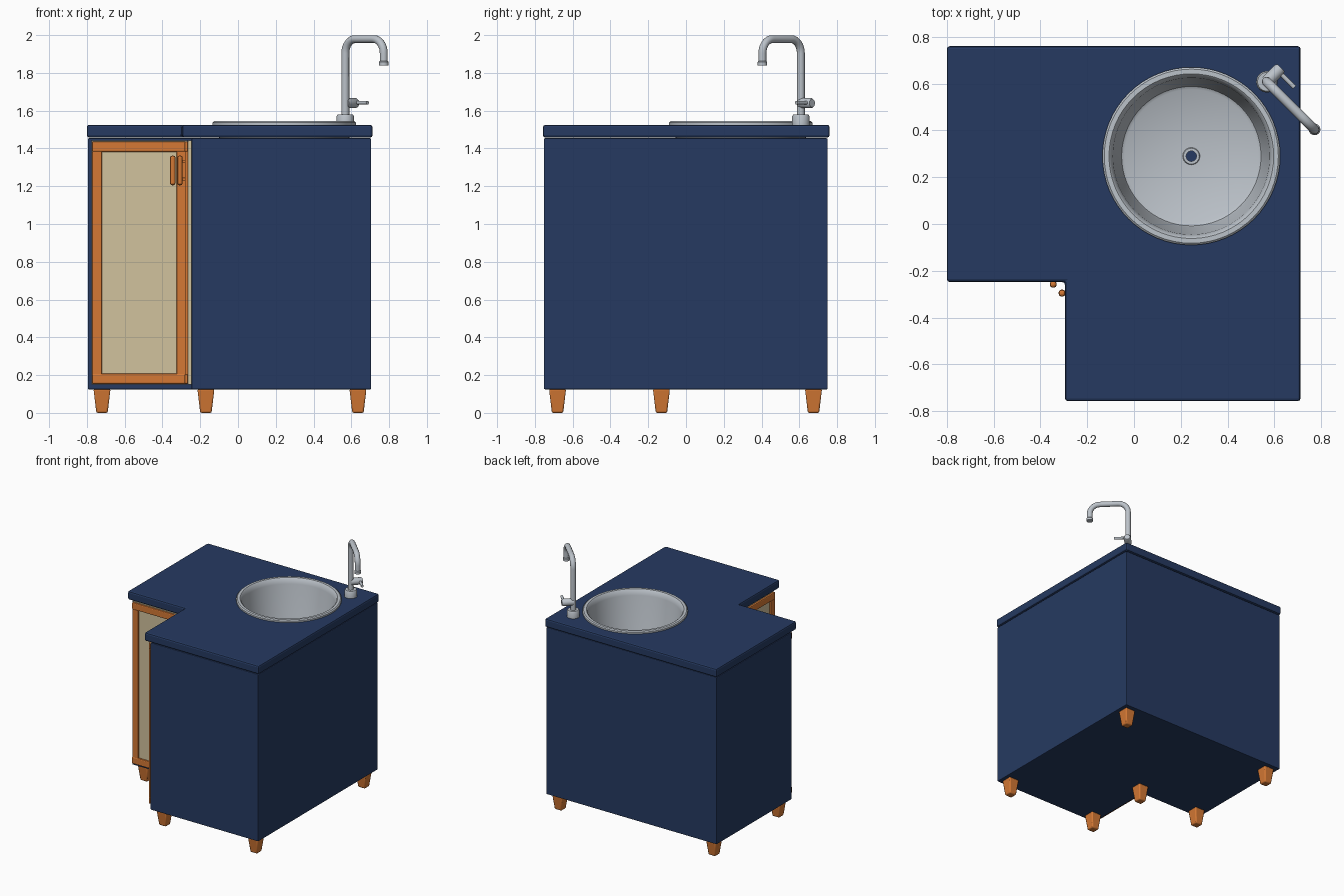
import bpy, bmesh, math
from mathutils import Vector

if "Cube" in bpy.data.objects:
    bpy.data.objects.remove(bpy.data.objects["Cube"])


def material(name, rgb):
    m = bpy.data.materials.new(name)
    m.diffuse_color = (*rgb, 1)
    m.use_nodes = True
    m.node_tree.nodes["Principled BSDF"].inputs["Base Color"].default_value = m.diffuse_color
    return m


NAVY = material("navy paint", (0.019, 0.042, 0.12))
WOOD = material("orange wood", (0.66, 0.19, 0.035))
BEIGE = material("beige panel", (0.64, 0.54, 0.34))
STEEL = material("steel", (0.50, 0.54, 0.585))


def finish(bm, name, mat, bevel=0, segments=2, smooth=True):
    bmesh.ops.recalc_face_normals(bm, faces=bm.faces)
    me = bpy.data.meshes.new(name)
    bm.to_mesh(me)
    bm.free()
    ob = bpy.data.objects.new(name, me)
    bpy.context.collection.objects.link(ob)
    me.materials.append(mat)
    if bevel:
        mod = ob.modifiers.new("bevel", 'BEVEL')
        mod.width, mod.segments, mod.limit_method = bevel, segments, 'ANGLE'
    if smooth:
        bpy.ops.object.select_all(action='DESELECT')
        bpy.context.view_layer.objects.active = ob
        ob.select_set(True)
        bpy.ops.object.shade_smooth_by_angle(angle=math.radians(35))
    return ob


def prism(name, outline, z0, z1, mat, bevel):
    bm = bmesh.new()
    f = bm.faces.new([bm.verts.new((x, y, z0)) for x, y in outline])
    r = bmesh.ops.extrude_face_region(bm, geom=[f])
    top = [v for v in r["geom"] if isinstance(v, bmesh.types.BMVert)]
    bmesh.ops.translate(bm, verts=top, vec=(0, 0, z1 - z0))
    return finish(bm, name, mat, bevel, smooth=False)


def l_shape(x0, x1, y0, y1, nx, ny):
    return [(nx, y0), (x1, y0), (x1, y1), (x0, y1), (x0, ny), (nx, ny)]


def box(name, x0, x1, y0, y1, z0, z1, mat, bevel, flip=False):
    # flip reflects the part across the cabinet's diagonal
    if flip:
        x0, x1, y0, y1 = y0 - 0.05, y1 - 0.05, x0 + 0.05, x1 + 0.05
    return prism(name, [(x0, y0), (x1, y0), (x1, y1), (x0, y1)], z0, z1, mat, bevel)


def lathe(name, profile, center, mat, steps=64, axis=None):
    # profile of (radius, height) spun round the z axis, then tilted to axis
    bm = bmesh.new()
    vs = [bm.verts.new((r, 0, h)) for r, h in profile]
    es = [bm.edges.new(p) for p in zip(vs, vs[1:])]
    bmesh.ops.spin(bm, geom=vs + es, cent=(0, 0, 0), axis=(0, 0, 1),
                   angle=math.tau, steps=steps)
    bmesh.ops.remove_doubles(bm, verts=bm.verts, dist=1e-5)
    ob = finish(bm, name, mat)
    ob.location = center
    if axis:
        ob.rotation_euler = Vector(axis).to_track_quat('Z', 'Y').to_euler()
    return ob


def tube(name, pts, radius, mat):
    cu = bpy.data.curves.new(name, 'CURVE')
    cu.dimensions = '3D'
    cu.bevel_depth, cu.bevel_resolution, cu.use_fill_caps = radius, 4, True
    sp = cu.splines.new('POLY')
    sp.points.add(len(pts) - 1)
    for p, co in zip(sp.points, pts):
        p.co = (*co, 1)
    sp.use_smooth = True
    cu.materials.append(mat)
    ob = bpy.data.objects.new(name, cu)
    bpy.context.collection.objects.link(ob)
    return ob


# Corner cabinet and worktop
SX, SY = 0.245, 0.29
body = prism("cabinet_body", l_shape(-0.795, 0.705, -0.752, 0.75, -0.245, -0.195),
             0.125, 1.454, NAVY, 0.005)
top = prism("worktop", l_shape(-0.80, 0.712, -0.757, 0.76, -0.295, -0.248),
            1.458, 1.525, NAVY, 0.012)

# Well for the sink
cutter = lathe("sink_cutter", [(0, 0.8), (0.355, 0.8), (0.355, 1.7), (0, 1.7)],
               (SX, SY, 0), NAVY)
cutter.hide_render = True
cutter.hide_viewport = True
for ob in (body, top):
    mod = ob.modifiers.new("sink_hole", 'BOOLEAN')
    mod.operation, mod.object, mod.solver = 'DIFFERENCE', cutter, 'EXACT'

# Sink bowl and drain ring
lathe("sink", [(0.355, 1.515), (0.38, 1.525), (0.38, 1.537), (0.372, 1.544), (0.352, 1.544),
               (0.345, 1.538), (0.335, 1.50), (0.305, 1.20), (0.298, 1.18), (0.285, 1.172),
               (0.022, 1.170), (0.022, 1.15), (0.29, 1.15), (0.31, 1.165),
               (0.35, 1.50), (0.355, 1.515)], (SX, SY, 0), STEEL)
lathe("drain_ring", [(0.023, 1.165), (0.023, 1.175), (0.034, 1.175), (0.037, 1.17)],
      (SX, SY, 0), STEEL, 24)

# Two doors with framed panels and bar handles
for flip, side in ((False, "left"), (True, "right")):
    n = side + "_door_"
    box(n + "panel", -0.775, -0.268, -0.215, -0.196, 0.15, 1.442, BEIGE, 0.002, flip)
    for part, x0, x1 in (("outer", -0.772, -0.72), ("inner", -0.325, -0.273)):
        box(n + part + "_stile", x0, x1, -0.231, -0.214, 0.2, 1.385, WOOD, 0.005, flip)
    for part, z0 in (("bottom", 0.153), ("top", 1.382)):
        box(n + part + "_rail", -0.773, -0.272, -0.233, -0.214, z0, z0 + 0.055,
            WOOD, 0.007, flip)
    box(n + "handle", -0.36, -0.331, -0.272, -0.243, 1.205, 1.362, WOOD, 0.011, flip)
    for z in (1.23, 1.325):
        box(n + "handle_post", -0.353, -0.338, -0.25, -0.214, z, z + 0.015,
            WOOD, 0.003, flip)

# Tapered legs
for x, y in ((-0.72, 0.675), (-0.72, -0.13), (-0.17, -0.13),
             (-0.17, -0.68), (0.635, -0.68), (0.635, 0.675)):
    bm = bmesh.new()
    bmesh.ops.create_cube(bm, size=1)
    for v in bm.verts:
        w = 0.09 if v.co.z > 0 else 0.06
        v.co = (x + v.co.x * w, y + v.co.y * w, 0.127 * (v.co.z + 0.5))
    finish(bm, "leg", WOOD, 0.008)

# Tap: base, bent spout across the diagonal, nozzle and lever
FX, FY = 0.568, 0.608
D = Vector((1, -1, 0)).normalized()
base = Vector((FX, FY, 0))
REACH, R, ZT = 0.288, 0.075, 1.979
path = [base + Vector((0, 0, 1.53))]
for center, a0 in ((R, 180), (REACH - R, 90)):
    for i in range(9):
        a = math.radians(a0 - i * 90 / 8)
        path.append(base + D * (center + R * math.cos(a))
                    + Vector((0, 0, ZT - R + R * math.sin(a))))
path.append(base + D * REACH + Vector((0, 0, 1.845)))
tube("tap_spout", path, 0.021, STEEL)
lathe("tap_base", [(0, 1.524), (0.046, 1.524), (0.046, 1.57), (0.04, 1.58), (0, 1.58)],
      (FX, FY, 0), STEEL, 24)
lathe("tap_nozzle", [(0, 1.84), (0.025, 1.84), (0.025, 1.858), (0.02, 1.864), (0, 1.864)],
      base + D * REACH, STEEL, 24)
lathe("tap_valve", [(0, 0), (0.027, 0), (0.027, 0.075), (0.021, 0.085), (0, 0.085)],
      (FX, FY, 1.64), STEEL, 24, (1, 1, 0))
hub = base + Vector((0.047, 0.047, 1.642))
tube("tap_lever", [hub, hub + D * 0.1], 0.010, STEEL)
